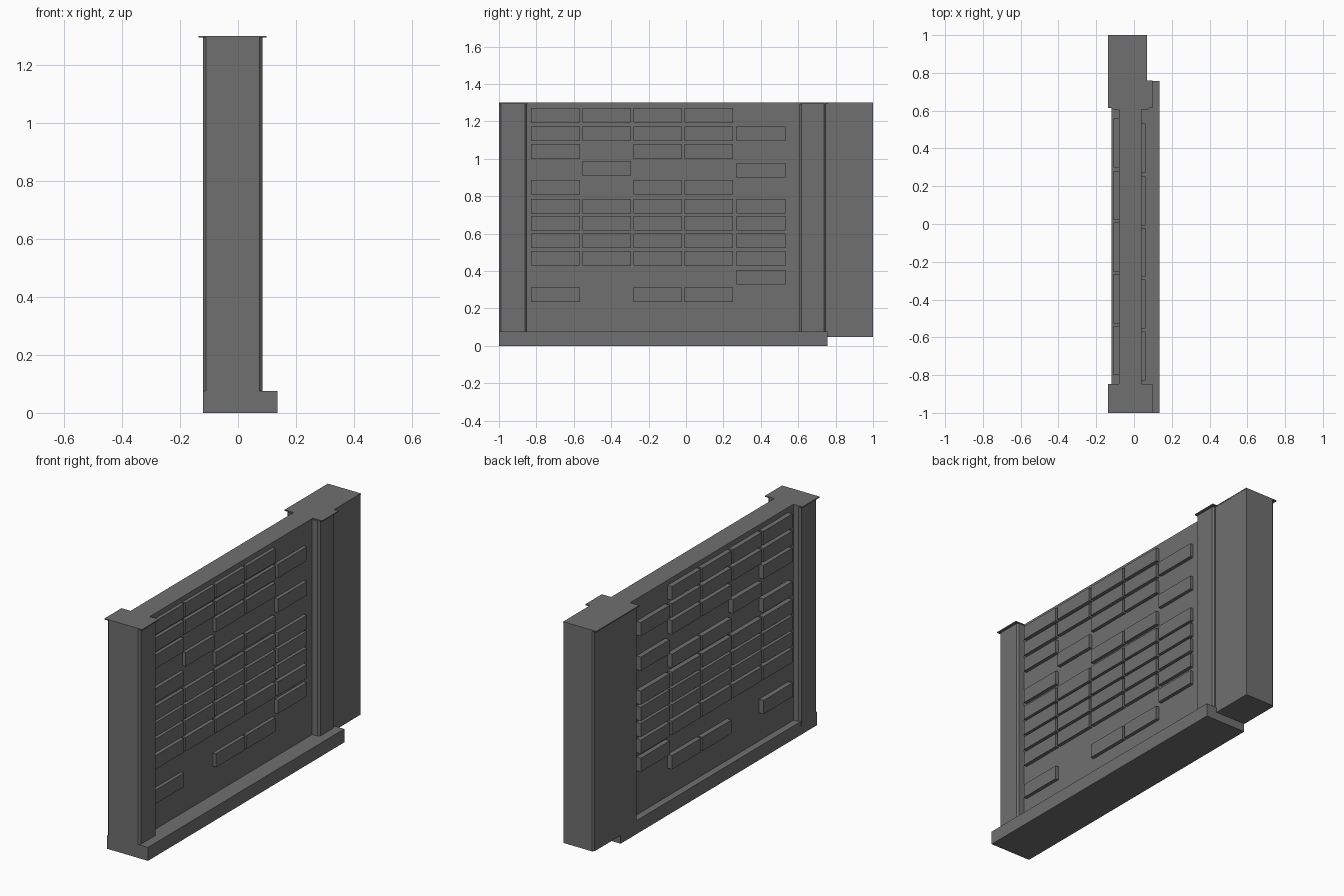
import bpy, bmesh

if "Cube" in bpy.data.objects:
    bpy.data.objects.remove(bpy.data.objects["Cube"])

# Dark grey material shared by every part
DARK = bpy.data.materials.new("dark_grey")
DARK.diffuse_color = (0.16, 0.16, 0.16, 1)
DARK.use_nodes = True
DARK.node_tree.nodes["Principled BSDF"].inputs["Base Color"].default_value = DARK.diffuse_color


def finish(name, bm):
    mesh = bpy.data.meshes.new(name)
    bm.to_mesh(mesh)
    bm.free()
    mesh.materials.append(DARK)
    ob = bpy.data.objects.new(name, mesh)
    bpy.context.collection.objects.link(ob)


def boxes(name, bounds):
    """One object made of boxes given as (x0, x1, y0, y1, z0, z1)."""
    bm = bmesh.new()
    for x0, x1, y0, y1, z0, z1 in bounds:
        for v in bmesh.ops.create_cube(bm, size=1)["verts"]:
            v.co.x = x1 if v.co.x > 0 else x0
            v.co.y = y1 if v.co.y > 0 else y0
            v.co.z = z1 if v.co.z > 0 else z0
    finish(name, bm)


def prism(name, outline, z0, z1):
    """Outline in plan, extruded upward."""
    bm = bmesh.new()
    face = bm.faces.new([bm.verts.new((x, y, z0)) for x, y in outline])
    for v in bmesh.ops.extrude_face_region(bm, geom=[face])["geom"]:
        if isinstance(v, bmesh.types.BMVert):
            v.co.z = z1
    bmesh.ops.recalc_face_normals(bm, faces=bm.faces[:])
    finish(name, bm)


TOP = 1.30
CAP = 1.294
C = 0.010        # chamfer on the post corners

# Footing and wall panel
boxes("footing", [(-0.12, 0.136, -1.0, 0.757, 0, 0.076)])
boxes("wall_panel", [(-0.08, 0.04, -0.86, 0.63, 0.05, TOP)])

# Front post with chamfered corners
L, R = -0.121, 0.084
prism("front_post", [(L + C, -1), (R - C, -1), (R, -1 + C), (R, -0.85 - C),
                     (R - C, -0.85), (L + C, -0.85), (L, -0.85 - C), (L, -1 + C)],
      0.05, CAP)

# Back pillar, and the pilaster on its right side
prism("back_pillar", [(L + C, 0.607), (0.069, 0.607), (0.069, 1), (L + C, 1),
                      (L, 1 - C), (L, 0.607 + C)], 0.047, CAP)
prism("right_pilaster", [(0.03, 0.607), (R - C, 0.607), (R, 0.607 + C),
                         (R, 0.747 - C), (R - C, 0.747), (0.03, 0.747)], 0.05, CAP)

# Thin caps
prism("front_cap", [(-0.137, -1), (0.098, -1), (0.098, -0.847), (-0.137, -0.847)],
      CAP, TOP)
prism("back_cap", [(-0.137, 0.613), (0.098, 0.613), (0.098, 0.76), (0.07, 0.76),
                   (0.07, 1), (-0.137, 1)], CAP, TOP)

# Raised bricks: row bottom height -> columns filled
columns = [-0.828, -0.554, -0.281, -0.008, 0.271]
rows = [(1.193, "0123"), (1.096, "01234"), (1.0, "023"), (0.91, "1"),
        (0.90, "4"), (0.81, "023"), (0.708, "01234"), (0.616, "01234"),
        (0.524, "01234"), (0.43, "01234"), (0.327, "4"), (0.235, "023")]


def bricks(name, x0, x1, shift):
    boxes(name, [(x0, x1, columns[int(c)] + shift, columns[int(c)] + shift + 0.26,
                  z, z + 0.078) for z, cols in rows for c in cols])


bricks("right_bricks", 0.03, 0.06, 0)
bricks("left_bricks", -0.108, -0.07, 0.028)
